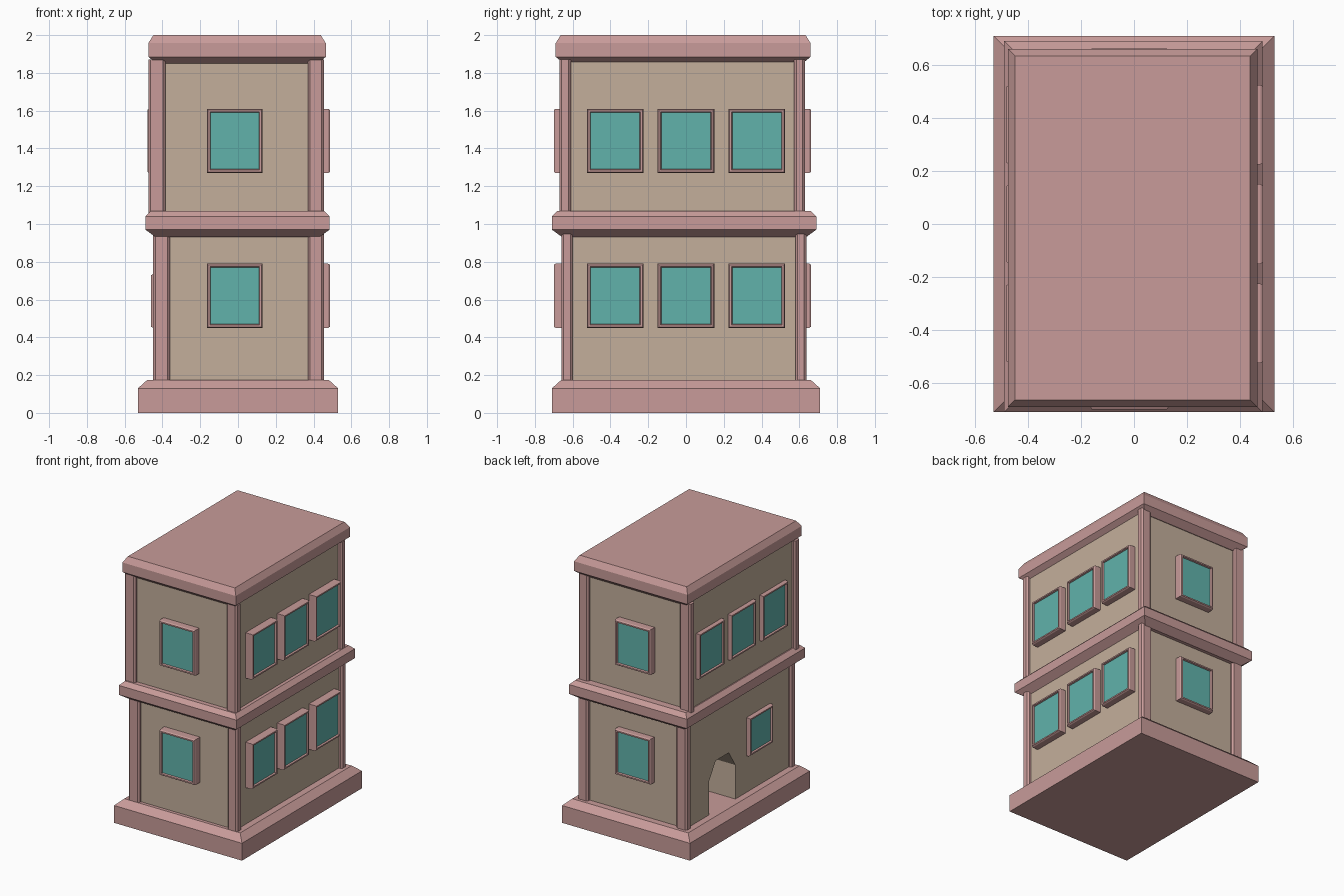
import bpy, bmesh
from math import cos, sin, pi

if "Cube" in bpy.data.objects:
    bpy.data.objects.remove(bpy.data.objects["Cube"])


def material(name, rgb):
    m = bpy.data.materials.new(name)
    m.diffuse_color = (*rgb, 1)
    m.use_nodes = True
    m.node_tree.nodes["Principled BSDF"].inputs["Base Color"].default_value = m.diffuse_color
    return m


PINK = material("pink_trim", (0.58, 0.33, 0.32))
TAN = material("tan_wall", (0.55, 0.43, 0.33))
TEAL = material("teal_glass", (0.12, 0.45, 0.41))


def finish(bm, name, mat):
    bmesh.ops.recalc_face_normals(bm, faces=bm.faces)
    me = bpy.data.meshes.new(name)
    bm.to_mesh(me)
    bm.free()
    me.materials.append(mat)
    ob = bpy.data.objects.new(name, me)
    bpy.context.collection.objects.link(ob)
    return ob


def loft(name, rect, steps, mat, place=lambda u, v, n: (u, v, n)):
    """Stack rectangles: each step is (inset, height); both ends are capped."""
    u0, u1, v0, v1 = rect
    bm = bmesh.new()
    rings = []
    for i, h in steps:
        pts = ((u0 + i, v0 + i), (u1 - i, v0 + i), (u1 - i, v1 - i), (u0 + i, v1 - i))
        rings.append([bm.verts.new(place(u, v, h)) for u, v in pts])
    for a, b in zip(rings, rings[1:]):
        for k in range(4):
            j = (k + 1) % 4
            bm.faces.new((a[k], a[j], b[j], b[k]))
    bm.faces.new(rings[0])
    bm.faces.new(rings[-1])
    return finish(bm, name, mat)


def prism(name, points, lo, hi, mat, place):
    bm = bmesh.new()
    a = [bm.verts.new(place(u, v, lo)) for u, v in points]
    b = [bm.verts.new(place(u, v, hi)) for u, v in points]
    for k in range(len(a)):
        j = (k + 1) % len(a)
        bm.faces.new((a[k], a[j], b[j], b[k]))
    bm.faces.new(a)
    bm.faces.new(b)
    return finish(bm, name, mat)


# Wall planes: u runs along the wall, v is up, n is the coordinate across the wall
def along_x(u, v, n):
    return (u, n, v)


def along_y(u, v, n):
    return (n, u, v)


def window(name, rect, wall, out, place):
    s = 1 if out > 0 else -1
    loft(name + "_frame", rect,
         [(0, wall - s * 0.01), (0, out - s * 0.01), (0.006, out),
          (0.016, out), (0.02, out - s * 0.015)], PINK, place)
    loft(name + "_glass", rect, [(0.02, out - s * 0.02), (0.02, out - s * 0.012)], TEAL, place)


# Plinth, belt course and roof slab
loft("plinth", (-0.53, 0.53, -0.71, 0.71), [(0, 0), (0, 0.13), (0.05, 0.175)], PINK)
loft("belt_course", (-0.49, 0.485, -0.71, 0.69),
     [(0.055, 0.93), (0, 0.97), (0, 1.04), (0.03, 1.07)], PINK)
loft("roof_slab", (-0.475, 0.465, -0.69, 0.66),
     [(0.05, 1.845), (0, 1.885), (0, 1.957), (0.027, 2.0)], PINK)

# Storey walls
lower = loft("lower_wall", (-0.43, 0.43, -0.635, 0.61), [(0, 0.17), (0, 0.96)], TAN)
loft("upper_wall", (-0.452, 0.43, -0.645, 0.605), [(0, 1.05), (0, 1.87)], TAN)

# Arched doorway cut into the left wall
arch = [(0.185 + 0.155 * cos(k * pi / 3), 0.43 + 0.14 * sin(k * pi / 3)) for k in range(4)]
cutter = prism("door_cutter", [(0.03, 0.1), (0.34, 0.1)] + arch, -0.6, -0.05, TAN, along_y)
cutter.hide_render = True
cut = lower.modifiers.new("doorway", "BOOLEAN")
cut.operation = "DIFFERENCE"
cut.solver = "EXACT"
cut.object = cutter
bpy.context.view_layer.objects.active = lower
bpy.ops.object.modifier_apply(modifier=cut.name)
bpy.data.objects.remove(cutter)


# Corner pillars with chamfered upright edges
def pillar(name, x0, x1, y0, y1, z0, z1):
    c = 0.012
    pts = [(x0 + c, y0), (x1 - c, y0), (x1, y0 + c), (x1, y1 - c),
           (x1 - c, y1), (x0 + c, y1), (x0, y1 - c), (x0, y0 + c)]
    prism(name, pts, z0, z1, PINK, lambda u, v, n: (u, v, n))


for floor, (xa, xb, ya, yb, z0, z1) in {
        "lower": (-0.45, 0.455, -0.66, 0.637, 0.16, 0.96),
        "upper": (-0.475, 0.455, -0.67, 0.63, 1.05, 1.87)}.items():
    for sx, x0, x1 in (("left", xa, xa + 0.09), ("right", xb - 0.085, xb)):
        for sy, y0, y1 in (("front", ya, ya + 0.06), ("back", yb - 0.058, yb)):
            pillar(f"{floor}_{sy}_{sx}_pillar", x0, x1, y0, y1, z0, z1)

# Windows on both floors
for floor, z0, z1 in (("lower", 0.45, 0.79), ("upper", 1.27, 1.61)):
    window(floor + "_front_window", (-0.165, 0.13, z0, z1), -0.63, -0.70, along_x)
    window(floor + "_back_window", (-0.165, 0.13, z0, z1), 0.60, 0.662, along_x)
    for i, y in enumerate((-0.525, -0.15, 0.225)):
        window(f"{floor}_right_window_{i}", (y, y + 0.3, z0, z1), 0.43, 0.487, along_y)
        if floor == "upper":
            window(f"upper_left_window_{i}", (y, y + 0.3, z0, z1), -0.45, -0.48, along_y)
window("lower_left_window", (-0.38, -0.10, 0.45, 0.735), -0.43, -0.46, along_y)
